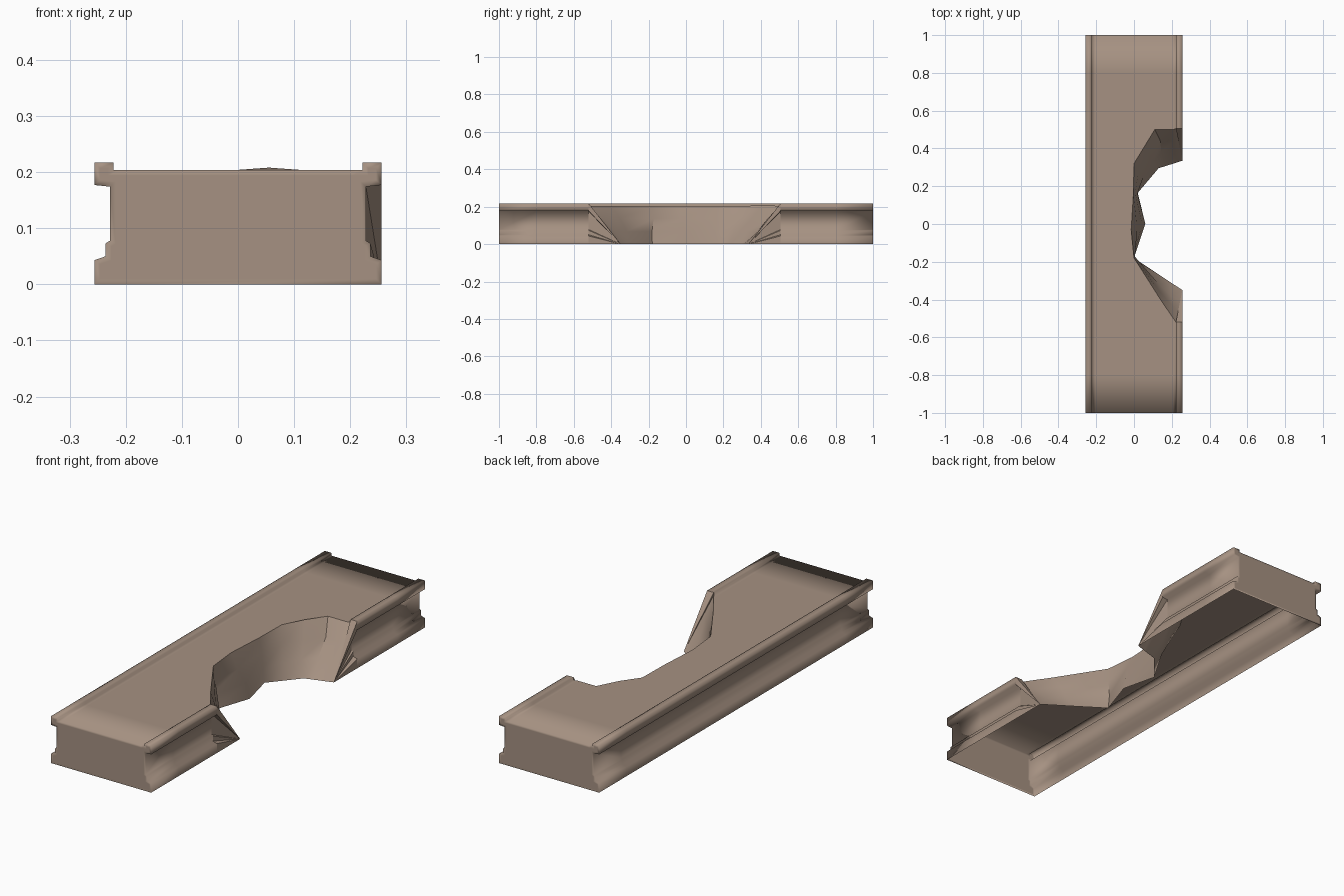
import bpy, bmesh, random
from mathutils import Vector

if "Cube" in bpy.data.objects:
    bpy.data.objects.remove(bpy.data.objects["Cube"])

random.seed(4)
stone = bpy.data.materials.new("warm_grey_stone")
stone.diffuse_color = (0.38, 0.285, 0.223, 1)
stone.use_nodes = True
stone.node_tree.nodes["Principled BSDF"].inputs["Base Color"].default_value = stone.diffuse_color

# Moulded side profile (x, z) from the ground up over the rail to the deck
SIDE = [(.256, 0), (.256, .043), (.236, .05), (.236, .073), (.228, .078), (.228, .174),
        (.256, .177), (.256, .217), (.222, .217), (.222, .204)]
DECK = .204
Y0, Y1 = -.52, .505      # ends of the surviving right rail
IN = .205                # support edge beside the rails

# Broken outline at deck level and at ground level
TOP = [(.222, Y0, DECK), (IN, -.495, DECK), (.14, -.40, DECK), (0, -.18, DECK),
       (-.015, -.03, DECK), (-.003, .16, DECK), (0, .32, DECK), (.055, .41, .208),
       (.11, .50, DECK), (IN, .50, DECK), (.222, Y1, DECK)]
BASE = [(.256, -.35, 0), (.2, -.313, 0), (.13, -.267, 0), (0, -.18, 0), (.06, 0, 0),
        (.02, .165, 0), (.075, .23, 0), (.13, .295, 0), (.17, .308, 0), (.21, .32, 0),
        (.256, .335, 0)]


def add_face(bm, pts):
    return bm.faces.new([bm.verts.new(p) for p in pts])


def finish(bm, name):
    me = bpy.data.meshes.new(name)
    bm.normal_update()
    bm.to_mesh(me)
    bm.free()
    me.materials.append(stone)
    for p in me.polygons:
        p.use_smooth = True
    ob = bpy.data.objects.new(name, me)
    bpy.context.collection.objects.link(ob)
    return ob


def side_wall(bm, sign, ys):
    for ya, yb in zip(ys, ys[1:]):
        for (xa, za), (xb, zb) in zip(SIDE, SIDE[1:]):
            add_face(bm, [(sign * xa, ya, za), (sign * xa, yb, za),
                          (sign * xb, yb, zb), (sign * xb, ya, zb)])


def deck_quad(bm, xa, xb, ya, yb):
    add_face(bm, [(xa, ya, DECK), (xb, ya, DECK), (xb, yb, DECK), (xa, yb, DECK)])


# Hollow wall shell, open underneath: sides, deck and end caps
bm = bmesh.new()
side_wall(bm, -1, [-1, -.8, .8, 1])
side_wall(bm, 1, [-1, -.8, Y0])
side_wall(bm, 1, [Y1, .8, 1])
for ya, yb in ((-1, -.8), (.8, 1)):
    for xa, xb in ((-.222, -IN), (-IN, IN), (IN, .222)):
        deck_quad(bm, xa, xb, ya, yb)
deck_quad(bm, -.222, -IN, -.8, .8)
add_face(bm, [(IN, -.8, DECK), (.222, -.8, DECK), TOP[0], TOP[1]])
add_face(bm, [TOP[-2], TOP[-1], (.222, .8, DECK), (IN, .8, DECK)])
add_face(bm, [(-IN, -.8, DECK), (IN, -.8, DECK)] + TOP[1:-1]
         + [(IN, .8, DECK), (-IN, .8, DECK)])
half = SIDE + [(IN, DECK)]
caps = []
for y in (-1, 1):
    loop = [(x, y, z) for x, z in half] + [(-x, y, z) for x, z in reversed(half)]
    caps.append(add_face(bm, loop if y < 0 else loop[::-1]))
bm.normal_update()
bmesh.ops.inset_individual(bm, faces=caps, thickness=.01, use_even_offset=True)
bmesh.ops.remove_doubles(bm, verts=bm.verts, dist=.0005)
bmesh.ops.recalc_face_normals(bm, faces=bm.faces)
bm.normal_update()
if sum(f.normal.z * f.calc_area() for f in bm.faces) < 0:
    bmesh.ops.reverse_faces(bm, faces=bm.faces)
finish(bm, "wall_shell")

# Crumbled break surface lofted from ground outline to deck outline
bm = bmesh.new()
rows = []
last = len(TOP) - 1
for t in (0, .33, .67, 1):
    row = []
    for i, (b, p) in enumerate(zip(BASE, TOP)):
        v = Vector(b).lerp(Vector(p), t)
        if 0 < t < 1 and 0 < i < last:
            v.x += random.uniform(-.01, .01)
            v.y += random.uniform(-.01, .01)
        row.append(tuple(v))
    rows.append(row)
for lo, hi in zip(rows, rows[1:]):
    for i in range(last):
        add_face(bm, [lo[i], lo[i + 1], hi[i + 1], hi[i]])

# Flared triangles closing the cut ends of the right moulding
for y, tip in ((Y0, BASE[0]), (Y1, BASE[-1])):
    for (xa, za), (xb, zb) in zip(SIDE, SIDE[1:]):
        if y < 0:
            add_face(bm, [(xa, y, za), tip, (xb, y, zb)])
        else:
            add_face(bm, [tip, (xa, y, za), (xb, y, zb)])
bmesh.ops.remove_doubles(bm, verts=bm.verts, dist=.0005)
bm.normal_update()
if sum(f.normal.x * f.calc_area() for f in bm.faces) < 0:
    bmesh.ops.reverse_faces(bm, faces=bm.faces)
broken = finish(bm, "broken_face")
bpy.context.view_layer.objects.active = broken
broken.select_set(True)
bpy.ops.object.shade_smooth_by_angle(angle=.7)
